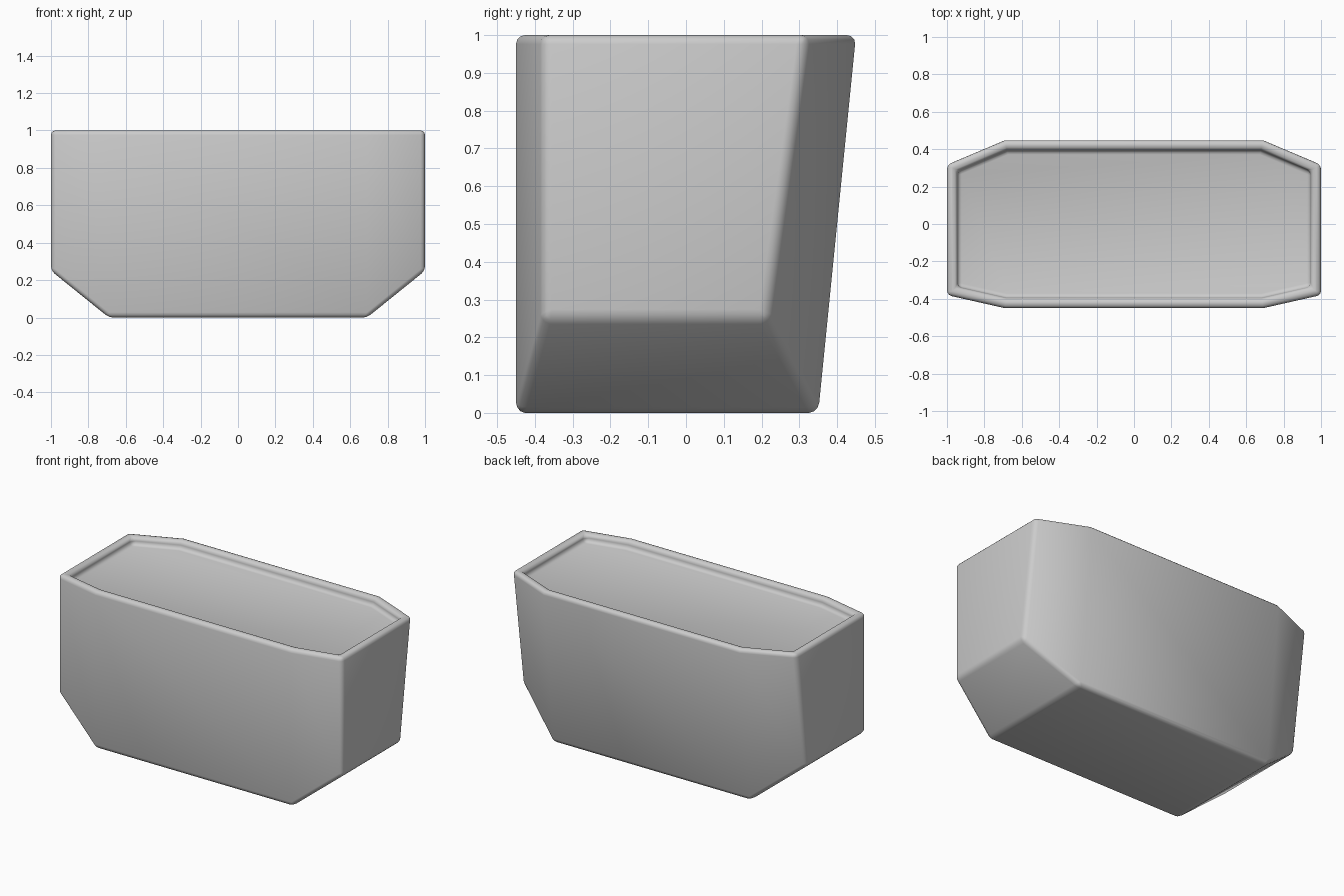
import bpy, bmesh, math

if "Cube" in bpy.data.objects:
    bpy.data.objects.remove(bpy.data.objects["Cube"])

# Cross-sections along x: (x, front y, back y low, back y high, low z)
END = (1.0, -0.38, 0.215, 0.32, 0.25)
MID = (0.69, -0.45, 0.35, 0.45, 0.0)
stations = [(-1, END), (-1, MID), (1, MID), (1, END)]

bm = bmesh.new()
rings = []
for sign, (x, yf, yb_low, yb_top, z) in stations:
    corners = [(yf, z), (yb_low, z), (yb_top, 1.0), (yf, 1.0)]
    rings.append([bm.verts.new((sign * x, y, h)) for y, h in corners])

# Bottom, back and front walls
for a, b in zip(rings, rings[1:]):
    for i in (0, 1, 3):
        j = (i + 1) % 4
        bm.faces.new((a[i], a[j], b[j], b[i]))
# End walls
bm.faces.new(rings[0])
bm.faces.new(rings[-1])
# Top, one eight-sided face
top = bm.faces.new([r[3] for r in rings] + [r[2] for r in reversed(rings)])
bmesh.ops.recalc_face_normals(bm, faces=bm.faces)

# Raised rim around a shallow recessed floor
bmesh.ops.inset_region(bm, faces=[top], thickness=0.055, use_even_offset=True)
ext = bmesh.ops.extrude_discrete_faces(bm, faces=[top])
floor = ext["faces"][0]
bmesh.ops.translate(bm, verts=floor.verts, vec=(0, 0, -0.05))
bmesh.ops.recalc_face_normals(bm, faces=bm.faces)

mesh = bpy.data.meshes.new("tub")
bm.to_mesh(mesh)
bm.free()
tub = bpy.data.objects.new("tub", mesh)
bpy.context.collection.objects.link(tub)

# Rounded edges
bevel = tub.modifiers.new("Rounded edges", "BEVEL")
bevel.width = 0.024
bevel.segments = 3
bevel.limit_method = "ANGLE"
bevel.angle_limit = math.radians(27)

bpy.context.view_layer.objects.active = tub
tub.select_set(True)
bpy.ops.object.modifier_apply(modifier=bevel.name)
bpy.ops.object.shade_smooth_by_angle(angle=math.radians(40))
